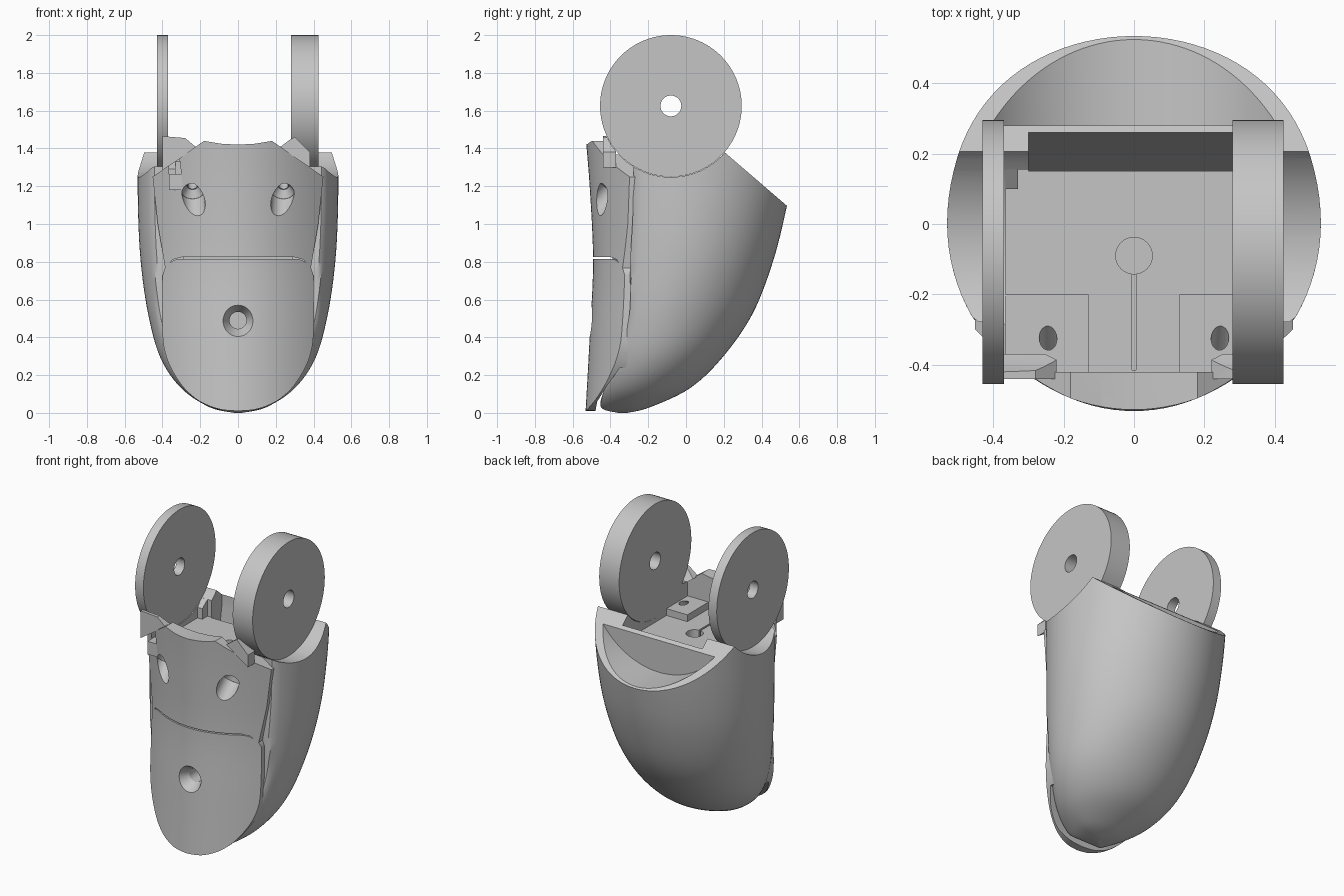
import bpy, bmesh, math
from mathutils import Vector, Matrix

if "Cube" in bpy.data.objects:
    bpy.data.objects.remove(bpy.data.objects["Cube"])

grey = bpy.data.materials.new("plain grey")
grey.use_nodes = True
grey.diffuse_color = (0.56, 0.56, 0.56, 1)
grey.node_tree.nodes["Principled BSDF"].inputs["Base Color"].default_value = (0.56, 0.56, 0.56, 1)


def finish(name, bm):
    bmesh.ops.recalc_face_normals(bm, faces=bm.faces[:])
    mesh = bpy.data.meshes.new(name)
    bm.to_mesh(mesh)
    bm.free()
    ob = bpy.data.objects.new(name, mesh)
    bpy.context.collection.objects.link(ob)
    mesh.materials.append(grey)
    return ob


def activate(ob):
    bpy.ops.object.select_all(action='DESELECT')
    ob.select_set(True)
    bpy.context.view_layer.objects.active = ob


def combine(ob, tool, operation='DIFFERENCE'):
    mod = ob.modifiers.new("cut", 'BOOLEAN')
    mod.operation, mod.object, mod.solver = operation, tool, 'EXACT'
    activate(ob)
    bpy.ops.object.modifier_apply(modifier=mod.name)


def box(name, x0, x1, y0, y1, z0, z1):
    bm = bmesh.new()
    mat = Matrix.Translation(((x0 + x1) / 2, (y0 + y1) / 2, (z0 + z1) / 2))
    mat = mat @ Matrix.Diagonal((x1 - x0, y1 - y0, z1 - z0, 1))
    bmesh.ops.create_cube(bm, size=1, matrix=mat)
    return finish(name, bm)


def rod(name, start, end, r1, r2=None, sides=48):
    a, b = Vector(start), Vector(end)
    bm = bmesh.new()
    mat = Matrix.Translation((a + b) / 2) @ (b - a).to_track_quat('Z', 'Y').to_matrix().to_4x4()
    bmesh.ops.create_cone(bm, cap_ends=True, segments=sides, radius1=r1,
                          radius2=r1 if r2 is None else r2, depth=(b - a).length, matrix=mat)
    return finish(name, bm)


def prism(name, outline, axis, lo, hi):
    """Extrude a flat outline along x or y."""
    bm = bmesh.new()
    place = (lambda p: (lo, *p)) if axis == 'x' else (lambda p: (p[0], lo, p[1]))
    face = bm.faces.new([bm.verts.new(place(p)) for p in outline])
    new = bmesh.ops.extrude_face_region(bm, geom=[face])["geom"]
    move = (hi - lo, 0, 0) if axis == 'x' else (0, hi - lo, 0)
    bmesh.ops.translate(bm, vec=move, verts=[v for v in new if isinstance(v, bmesh.types.BMVert)])
    return finish(name, bm)


def loft(name, rings):
    bm = bmesh.new()
    rows = [[bm.verts.new(p) for p in ring] for ring in rings]
    for a, b in zip(rows, rows[1:]):
        for i in range(len(a)):
            j = (i + 1) % len(a)
            bm.faces.new((a[i], a[j], b[j], b[i]))
    bm.faces.new(rows[0])
    bm.faces.new(rows[-1])
    return finish(name, bm)


def smooth_rows(keys, steps=6):
    out = []
    for i in range(len(keys) - 1):
        p = [keys[max(0, min(len(keys) - 1, i + d))] for d in (-1, 0, 1, 2)]
        for s in range(steps):
            t = s / steps
            out.append([b + t * (c - a) / 2 + t * t * (2 * a - 5 * b + 4 * c - d) / 2
                        + t ** 3 * (3 * b - a - 3 * c + d) / 2 for a, b, c, d in zip(*p)])
    return out + [keys[-1]]


def section(z, w, yc, back, front, n=96):
    ring = []
    for i in range(n):
        t = 2 * math.pi * i / n
        depth = (back - yc) if math.sin(t) > 0 else (yc + 0.53)
        ring.append((w * math.cos(t), max(front, yc + depth * math.sin(t)), z))
    return ring


# Rounded shell: height, half width, centre y, back y, front y
keys = [(0, .02, -.33, -.31, -.36), (.03, .15, -.31, -.19, -.45), (.13, .30, -.25, .02, -.43),
        (.29, .41, -.17, .19, -.36), (.52, .475, -.10, .35, -.30), (.8, .515, -.03, .46, -.295),
        (1.1, .53, 0, .535, -.28), (1.45, .53, 0, .60, -.28)]
shell = loft("shell", [section(*r) for r in smooth_rows(keys)])

# Curved front slab shared by the two face plates
slab_rows = smooth_rows([(-.05, -.535), (.4, -.51), (.8, -.492), (1.2, -.51), (1.5, -.535)])
cols = [-.47 + .94 * i / 32 for i in range(33)]


def slab(name):
    return loft(name, [[(x, min(y + 1.05 * x * x, -.28), z) for x in cols]
                       + [(.47, -.26, z), (-.47, -.26, z)] for z, y in slab_rows])


def mirrored(half):
    return half + [(-x, z) for x, z in reversed(half) if x > 0]


lower_half = smooth_rows([(0, .01), (.1, .02), (.2, .06), (.28, .125), (.34, .21), (.38, .3), (.4, .42),
                          (.4, .7)], 4)
lower_half += [(.3 + .1 * math.cos(a), .716 + .1 * math.sin(a)) for a in (.2, .5, .8, 1.1, 1.35, 1.57)]
upper_half = [(0, .824), (.3, .824), (.345, .812), (.385, .765), (.425, 1.0), (.452, 1.25), (.18, 1.44),
              (.09, 1.425), (0, 1.42)]
plates = []
for name, half in (("lower_face_plate", lower_half), ("upper_face_plate", upper_half)):
    plate, tool = slab(name), prism("plate_outline", mirrored(half), 'y', -.7, -.2)
    combine(plate, tool, 'INTERSECT')
    bpy.data.objects.remove(tool)
    plates.append(plate)
lower, upper = plates

# Backing strip behind the seam between the plates
backing = box("seam_backing", -.29, .29, -.39, -.27, .7, .93)

# Thin lip at the foot of the lower plate
lip = prism("lip_space", [(-.5, -.1), (-.47, .06), (-.42, .14), (-.35, .24), (-.2, .24), (-.2, -.1)],
            'x', -1, 1)
combine(lower, lip)

# Sloped rim, wheel clearance, scooped rear, platform and slots
AXLE_Y, AXLE_Z = -.08, 1.625
slope = prism("slope", [(.21, 1.375), (.85, .825), (.85, 1.9), (.1, 1.9), (.1, 1.47)], 'x', -1, 1)
clearance = rod("clearance", (-1, AXLE_Y, AXLE_Z), (1, AXLE_Y, AXLE_Z), .377, sides=96)
scoop = rod("rear_scoop", (0, .28, 1.605), (0, .9, 1.605), .5, sides=128)
platform = box("platform_space", -.365, .282, -.42, .155, 1.22, 1.8)
slot = prism("rear_slot", [(.15, .6), (.26, 1.25), (.26, 1.8), (.15, 1.8)], 'x', -.3, .28)
well = rod("centre_well", (0, -.09, 1.1), (0, -.09, 1.4), .052)
slit = box("centre_slit", -.006, .006, -.415, -.1, 1.12, 1.4)
for tool in (slope, clearance, scoop, platform, slot, well, slit):
    combine(shell, tool)
for tool in (clearance, platform, slit):
    combine(upper, tool)

# Raised pads and front tabs beside the wheels
pads = [box(n, x0, x1, -.42, -.2, 1.18, 1.265)
        for n, x0, x1 in (("left_pad", .13, .282), ("right_pad", -.365, -.13))]
tabs = [prism(n, o, 'y', -.44, -.37) for n, o in (
    ("right_tab", [(-.4, 1.285), (-.22, 1.405), (-.28, 1.455), (-.4, 1.465)]),
    ("left_tab", [(.38, 1.3), (.22, 1.405), (.28, 1.45), (.3, 1.46), (.38, 1.38)]))]
bracket = prism("right_bracket", [(.1, 1.2), (.155, 1.2), (.155, 1.33), (.1, 1.29)], 'x', -.37, -.33)
for tab in tabs:
    combine(tab, clearance)

# Slanted eye sockets with a narrow bore up to the platform
eye_tools = []
for s in (-1, 1):
    mouth, axis = Vector((s * .235, -.45, 1.13)), Vector((s * -.05, -.68, -.73)).normalized()
    eye_tools.append(rod("socket", mouth - axis * .06, mouth + axis * .35, .06))
    eye_tools.append(rod("taper", mouth - axis * .1, mouth - axis * .059, .03, .06))
    eye_tools.append(rod("bore", mouth - axis * .4, mouth, .025))
for tool in eye_tools:
    for part in [upper, shell] + pads:
        combine(part, tool)

# Countersunk hole in the lower plate
sink = rod("countersink", (0, -.56, .49), (0, -.44, .49), .115, .045)
drill = rod("drill", (0, -.5, .49), (0, -.34, .49), .045)
for part in (lower, shell):
    combine(part, sink)
    combine(part, drill)

# Side wheels with axle holes
axle = rod("axle", (-1, AXLE_Y, AXLE_Z), (1, AXLE_Y, AXLE_Z), .055)
wheels = []
for name, x0, x1 in (("left_disc", .28, .425), ("right_disc", -.43, -.37)):
    wheel = rod(name, (x0, AXLE_Y, AXLE_Z), (x1, AXLE_Y, AXLE_Z), .375, sides=96)
    combine(wheel, axle)
    wheels.append(wheel)

for tool in [lip, slope, clearance, scoop, platform, slot, well, slit, sink, drill, axle] + eye_tools:
    bpy.data.objects.remove(tool)

for part in [shell, lower, upper, backing, bracket] + pads + tabs + wheels:
    activate(part)
    bpy.ops.object.shade_smooth_by_angle(angle=math.radians(30))
